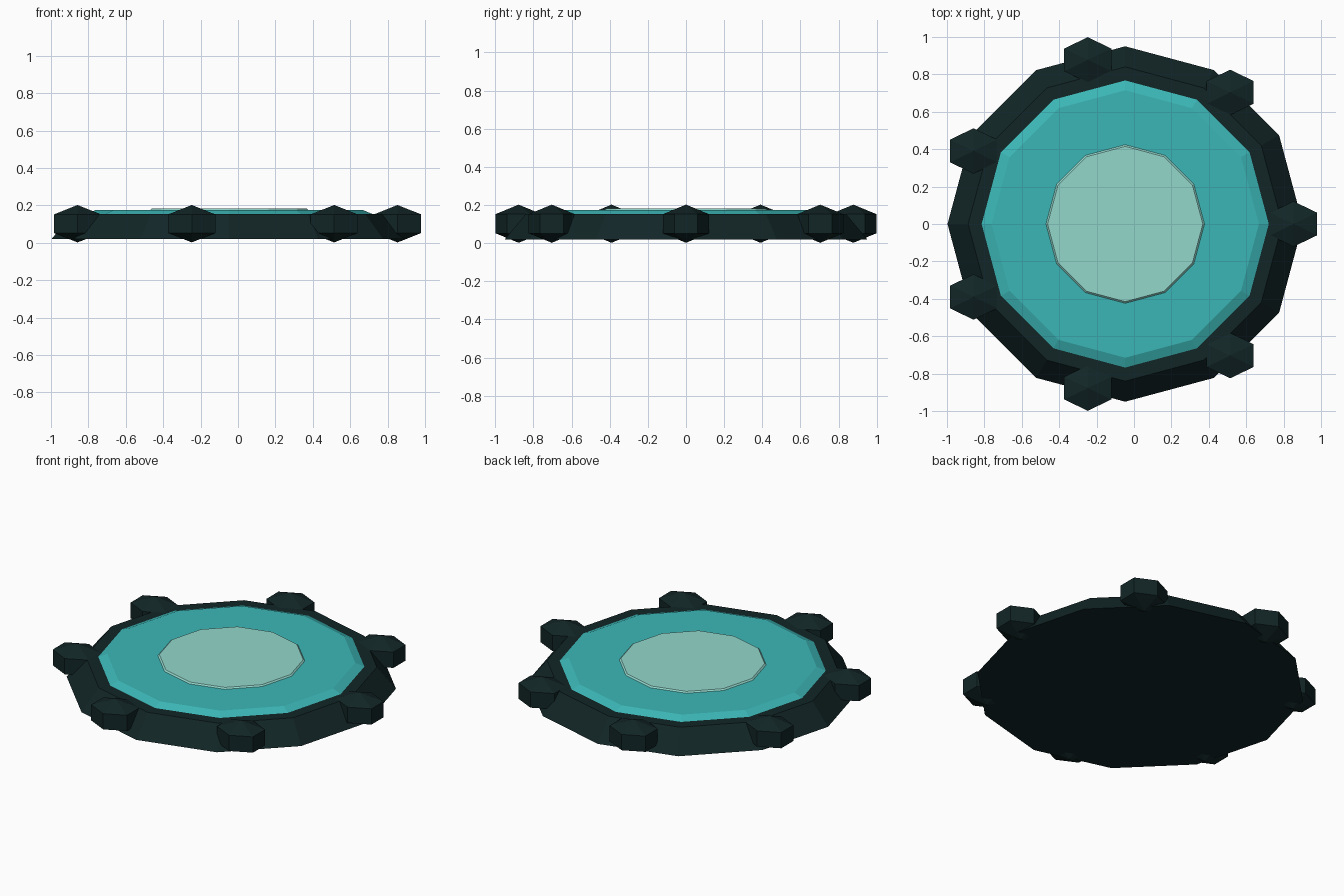
import bpy, math

default = bpy.data.objects.get("Cube")
if default:
    bpy.data.objects.remove(default, do_unlink=True)

CENTRE_X = -0.047


def material(name, rgb):
    mat = bpy.data.materials.new(name)
    mat.use_nodes = True
    colour = (*rgb, 1)
    mat.diffuse_color = colour
    bsdf = mat.node_tree.nodes["Principled BSDF"]
    bsdf.inputs["Base Color"].default_value = colour
    bsdf.inputs["Roughness"].default_value = 0.8
    return mat


dark_stone = material("dark stone", (0.006, 0.019, 0.020))
teal = material("teal", (0.045, 0.47, 0.47))
pale_mint = material("pale mint", (0.29, 0.68, 0.60))


def disc(name, low_radius, high_radius, bottom, top, mat):
    """Twelve-sided tapered slab."""
    bpy.ops.mesh.primitive_cone_add(
        vertices=12, radius1=low_radius, radius2=high_radius,
        depth=top - bottom, location=(CENTRE_X, 0, (bottom + top) / 2))
    obj = bpy.context.object
    obj.name = name
    obj.data.materials.append(mat)


# Stacked slabs of the pad
disc("base_slab", 0.95, 0.84, 0.02, 0.153, dark_stone)
disc("pool", 0.77, 0.715, 0.152, 0.175, teal)
disc("pool_centre", 0.425, 0.415, 0.174, 0.183, pale_mint)

# Seven faceted rim stones, all facing the same way
for i in range(7):
    angle = math.tau * i / 7
    bpy.ops.mesh.primitive_uv_sphere_add(
        segments=6, ring_count=3, radius=1,
        location=(CENTRE_X + 0.9 * math.cos(angle), 0.9 * math.sin(angle), 0.102))
    stone = bpy.context.object
    stone.name = f"rim_stone_{i + 1}"
    stone.scale = (0.168, 0.14, 0.1)
    stone.data.materials.append(dark_stone)
